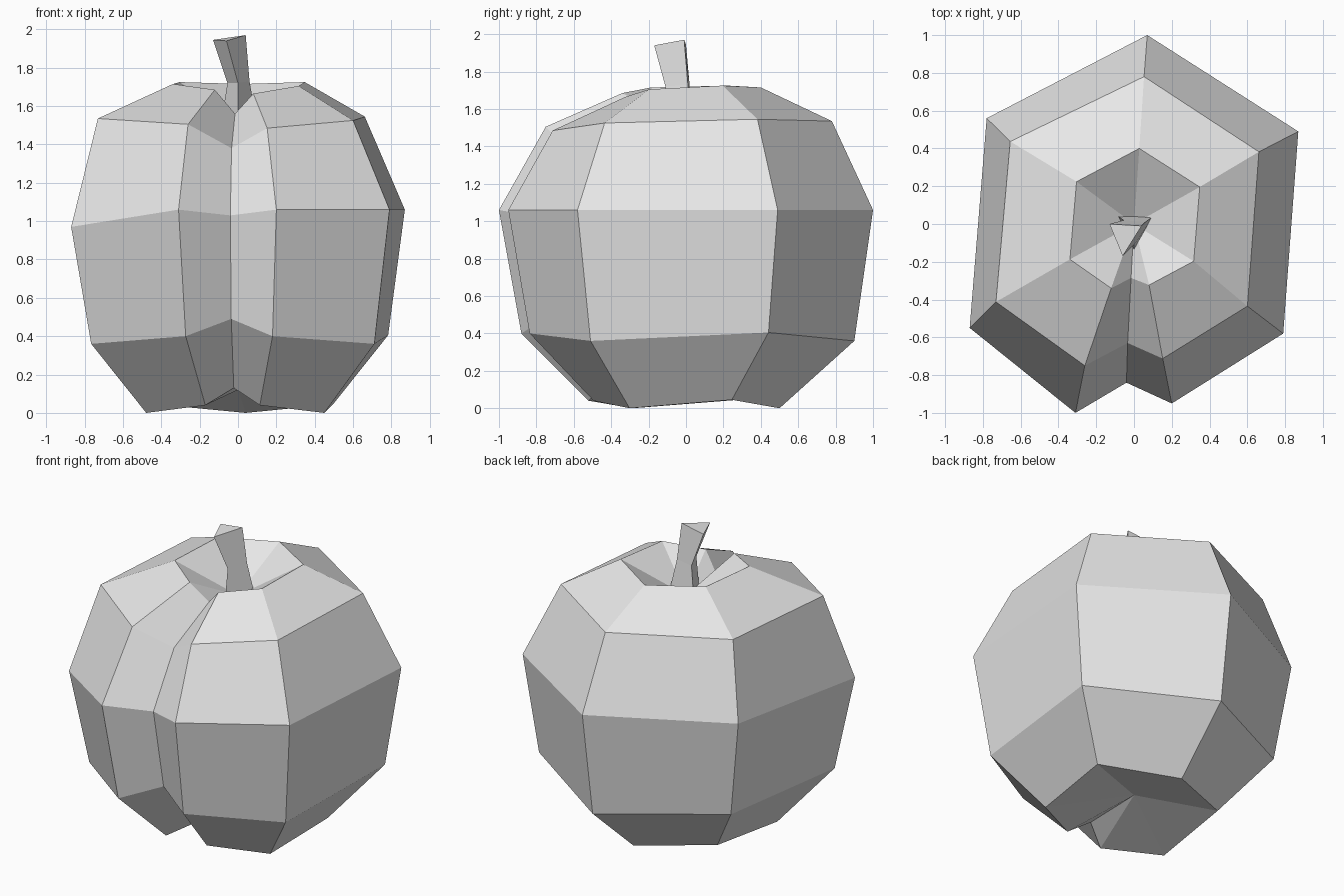
import bpy
import bmesh

cube = bpy.data.objects.get("Cube")
if cube:
    bpy.data.objects.remove(cube, do_unlink=True)

grey = bpy.data.materials.new("plain_grey")
grey.use_nodes = True
colour = (0.8, 0.8, 0.8, 1)
grey.diffuse_color = colour
grey.node_tree.nodes["Principled BSDF"].inputs["Base Color"].default_value = colour


def loft(name, rings, bottom_centre=None, top_centre=None):
    """Skin a stack of equal rings; close each end with a fan or one flat face."""
    bm = bmesh.new()
    loops = [[bm.verts.new(point) for point in ring] for ring in rings]
    count = len(loops[0])
    for low, high in zip(loops, loops[1:]):
        for i in range(count):
            j = (i + 1) % count
            bm.faces.new((low[i], low[j], high[j], high[i]))
    for loop, centre in ((loops[0], bottom_centre), (loops[-1], top_centre)):
        if centre is None:
            bm.faces.new(loop)
        else:
            hub = bm.verts.new(centre)
            for i in range(count):
                bm.faces.new((loop[i], loop[(i + 1) % count], hub))
    bmesh.ops.recalc_face_normals(bm, faces=bm.faces)
    mesh = bpy.data.meshes.new(name)
    bm.to_mesh(mesh)
    bm.free()
    mesh.materials.append(grey)
    obj = bpy.data.objects.new(name, mesh)
    bpy.context.scene.collection.objects.link(obj)
    return obj


# Six-sided plan outline with a creased front, clockwise from the back rib
outline = [(0.07, 1.0), (0.87, 0.49), (0.79, -0.58), (0.2, -0.95),
           (-0.04, -0.84), (-0.31, -1.0), (-0.87, -0.55), (-0.78, 0.56)]

# Height change of each rib below, at and above the widest level
rise = [0, 0.045, 0, 0.04, 0.13, 0.04, 0, 0.045]
waist = [0, 0, 0, 0, -0.03, 0, -0.09, 0]
sink = [0, 0.01, -0.01, -0.05, -0.155, -0.03, 0, 0.01]

# Levels: height, left / right / back / front scale, rib height change
levels = [
    (0.0, 0.55, 0.57, 0.5, 0.52, rise),
    (0.36, 0.88, 0.9, 0.9, 0.88, rise),
    (1.06, 1.0, 1.0, 1.0, 1.0, waist),
    (1.535, 0.84, 0.76, 0.78, 0.75, sink),
    (1.715, 0.39, 0.4, 0.4, 0.34, sink),
]


def body_ring(height, x_minus, x_plus, y_plus, y_minus, offsets):
    return [(x * (x_plus if x > 0 else x_minus),
             y * (y_plus if y > 0 else y_minus),
             height + offset)
            for (x, y), offset in zip(outline, offsets)]


# Faceted fruit body with hollows at top and bottom
loft("fruit_body", [body_ring(*level) for level in levels],
     bottom_centre=(0, 0, 0.12), top_centre=(0, 0, 1.5))

# Three-sided stem, flared at the base and leaning at the tip
loft("stem", [
    [(-0.09, 0.045, 1.5), (0.1, 0.04, 1.5), (0, -0.14, 1.5)],
    [(-0.055, 0.02, 1.72), (0.06, 0.01, 1.73), (0, -0.11, 1.72)],
    [(-0.13, 0, 1.945), (0.04, -0.01, 1.97), (-0.06, -0.17, 1.94)],
])
